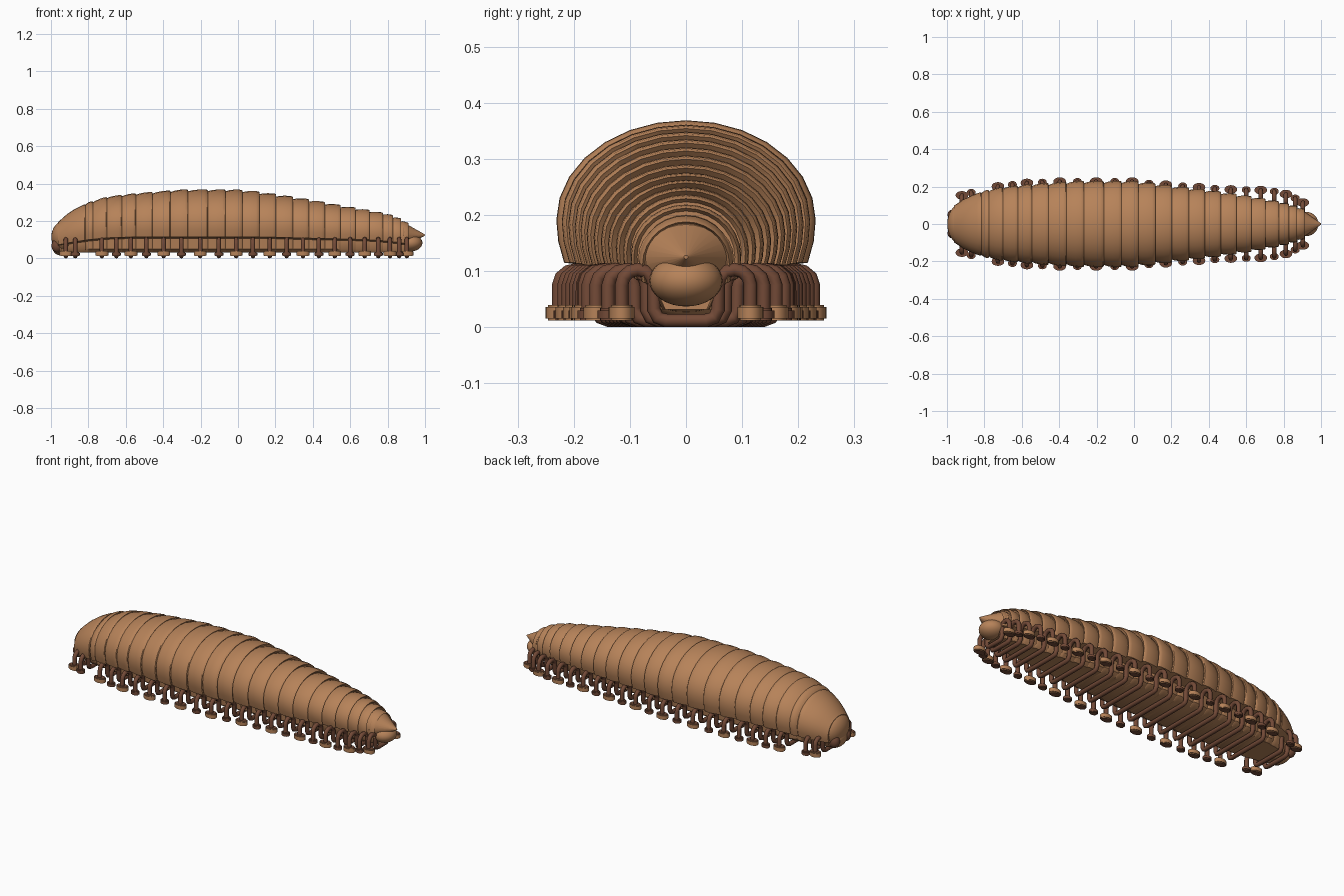
import bpy, bmesh, math
from mathutils import Matrix

if "Cube" in bpy.data.objects:
    bpy.data.objects.remove(bpy.data.objects["Cube"])


def material(name, rgb):
    m = bpy.data.materials.new(name)
    m.diffuse_color = (*rgb, 1)
    m.use_nodes = True
    m.node_tree.nodes["Principled BSDF"].inputs["Base Color"].default_value = m.diffuse_color
    return m


TAN = material("tan shell", (0.47, 0.225, 0.10))
DARK = material("dark brown", (0.17, 0.068, 0.038))

# silhouette tables: x, top height, half width, lower shell edge
SHAPE = [(-1.0, .17, .09, .07), (-.95, .21, .112, .075), (-.9, .25, .14, .085),
         (-.8, .30, .178, .10), (-.7, .33, .198, .11), (-.55, .348, .213, .115),
         (-.3, .368, .23, .115), (0, .368, .23, .115), (.1, .357, .217, .115),
         (.25, .335, .198, .112), (.4, .31, .18, .108), (.55, .282, .158, .104),
         (.7, .257, .133, .10), (.8, .236, .112, .092), (.87, .21, .092, .085),
         (.92, .175, .07, .075), (1.0, .12, .03, .07)]
FEET = [(-.93, .15), (-.8, .19), (-.7, .205), (-.57, .22), (-.39, .227), (0, .227),
        (.1, .215), (.3, .2), (.5, .185), (.72, .18), (.8, .165), (.85, .145), (.92, .105)]
SEAMS = [-.95, -.82, -.78, -.705, -.625, -.55, -.46, -.365, -.27, -.165, -.07, .02,
         .11, .2, .29, .375, .46, .545, .625, .7, .77, .825, .868, .908]


def lookup(table, x):
    if x <= table[0][0]:
        return table[0][1:]
    for a, b in zip(table, table[1:]):
        if x <= b[0]:
            t = (x - a[0]) / (b[0] - a[0])
            return tuple(p + (q - p) * t for p, q in zip(a[1:], b[1:]))
    return table[-1][1:]


def finish(bm, name, mats):
    bmesh.ops.recalc_face_normals(bm, faces=bm.faces)
    me = bpy.data.meshes.new(name)
    bm.to_mesh(me)
    bm.free()
    ob = bpy.data.objects.new(name, me)
    bpy.context.collection.objects.link(ob)
    for m in mats:
        me.materials.append(m)
    bpy.ops.object.select_all(action='DESELECT')
    ob.select_set(True)
    bpy.context.view_layer.objects.active = ob
    bpy.ops.object.shade_smooth_by_angle(angle=math.radians(38))
    return ob


def section(x, xs, s):
    """Arched shell cross-section with a narrower belly below."""
    top, w, zb = lookup(SHAPE, xs)
    zc = zb + .3 * (top - zb)
    top, w = zc + (top - zc) * s, w * s
    half = [(.5 * w, .032), (.62 * w, .05), (.66 * w, zb - .008), (.94 * w, zb),
            (.985 * w, (zb + zc) / 2)]
    arc = [(w * math.cos(math.pi * i / 14), zc + (top - zc) * math.sin(math.pi * i / 14))
           for i in range(15)]
    return [(x, y, z) for y, z in half + arc + [(-y, z) for y, z in reversed(half)]]


# overlapping body segments with a stepped rear rim
for i, (x0, x1) in enumerate(zip(SEAMS, SEAMS[1:])):
    L, mid = x1 - x0, (x0 + x1) / 2
    rings = [(x0 - .012, .92), (x0 + .004, .95), (x0 + .25 * L, .98), (x0 + .55 * L, 1.0),
             (x0 + .85 * L, 1.005), (x1, .995), (x1 + .004, .975), (x1 - .006, .9)]
    bm = bmesh.new()
    # behind the middle each segment tapers less than the body, leaving a step
    loops = [[bm.verts.new(p) for p in section(x, mid + (x - mid) * (.45 if mid > 0 else 1), s)]
             for x, s in rings]
    n = len(loops[0])
    for a, b in zip(loops, loops[1:]):
        for k in range(n):
            j = (k + 1) % n
            bm.faces.new((a[k], a[j], b[j], b[k]))
    for l in (loops[0], loops[-1]):
        bm.faces.new(l)
    finish(bm, f"body_segment_{i + 1}", [TAN])


def ellipsoid(name, c, r, mat):
    bm = bmesh.new()
    bmesh.ops.create_uvsphere(bm, u_segments=28, v_segments=16, radius=1,
                              matrix=Matrix.Translation(c) @ Matrix.Diagonal((*r, 1)))
    return finish(bm, name, [mat])


# head with lower face and mandibles
ellipsoid("head", (-.925, 0, .115), (.073, .108, .088), TAN)
ellipsoid("face", (-.95, 0, .068), (.045, .075, .052), TAN)
for side, s in (("left", 1), ("right", -1)):
    ellipsoid(f"{side}_mandible", (-.967, s * .05, .068), (.03, .028, .036), DARK)

# tail: pointed upper shield over a rounded cap
ellipsoid("tail_cap", (.92, 0, .083), (.066, .065, .046), TAN)
bm = bmesh.new()
bmesh.ops.create_cone(bm, cap_ends=True, segments=28, radius1=.085, radius2=.004, depth=.115,
                      matrix=Matrix.Translation((.942, 0, .125)) @ Matrix.Rotation(math.pi / 2, 4, 'Y')
                      @ Matrix.Diagonal((.8, 1, 1, 1)))
finish(bm, "tail_shield", [TAN])


def leg_pair(name, x, f):
    """One bent tube crossing the belly and arching down to both feet."""
    b = f - .068 if f > .13 else .5 * f
    m, r = (b + f) / 2, (f - b) / 2
    half = [(b - .022, .012), (b - .007, .017), (b, .032)]
    half += [(m - r * math.cos(a), .075 + min(r, .028) * math.sin(a))
             for a in (math.pi * k / 6 for k in range(7))] + [(f, .022)]
    path = [(-y, z) for y, z in reversed(half)] + half
    cu = bpy.data.curves.new(name, 'CURVE')
    cu.dimensions = '3D'
    cu.bevel_depth = .012
    cu.bevel_resolution = 2
    cu.use_fill_caps = True
    sp = cu.splines.new('POLY')
    sp.points.add(len(path) - 1)
    for p, (y, z) in zip(sp.points, path):
        p.co = (x, y, z, 1)
    sp.use_smooth = True
    cu.materials.append(DARK)
    bpy.context.collection.objects.link(bpy.data.objects.new(name, cu))


def foot(name, x, y, rx, ry, h, tan_sides):
    """Flat oval pad; large pads have a tan rim."""
    bm = bmesh.new()
    bmesh.ops.create_cone(bm, cap_ends=True, segments=16, radius1=1, radius2=1, depth=h,
                          matrix=Matrix.Translation((x, y, .012 + h / 2)) @ Matrix.Diagonal((rx, ry, 1, 1)))
    rim = [e for e in bm.edges if abs(e.verts[0].co.z - e.verts[1].co.z) < 1e-5]
    bmesh.ops.bevel(bm, geom=rim, offset=.004, segments=2, affect='EDGES')
    bm.normal_update()
    for fc in bm.faces:
        fc.material_index = 1 if tan_sides and abs(fc.normal.z) < .5 else 0
    finish(bm, name, [DARK, TAN])


# legs: one pair per segment, every second foot larger
LEG_X = [-.92, -.87] + [(a + b) / 2 + .015 for a, b in zip(SEAMS[2:], SEAMS[3:])]
for i, x in enumerate(LEG_X):
    f = lookup(FEET, x)[0]
    leg_pair(f"leg_pair_{i + 1}", x, f)
    big = i % 2 == 0
    for side, s in (("left", 1), ("right", -1)):
        if big:
            foot(f"{side}_foot_{i + 1}", x, s * f, .034, .023, .028, True)
        else:
            foot(f"{side}_foot_{i + 1}", x, s * f, .024, .019, .022, False)
